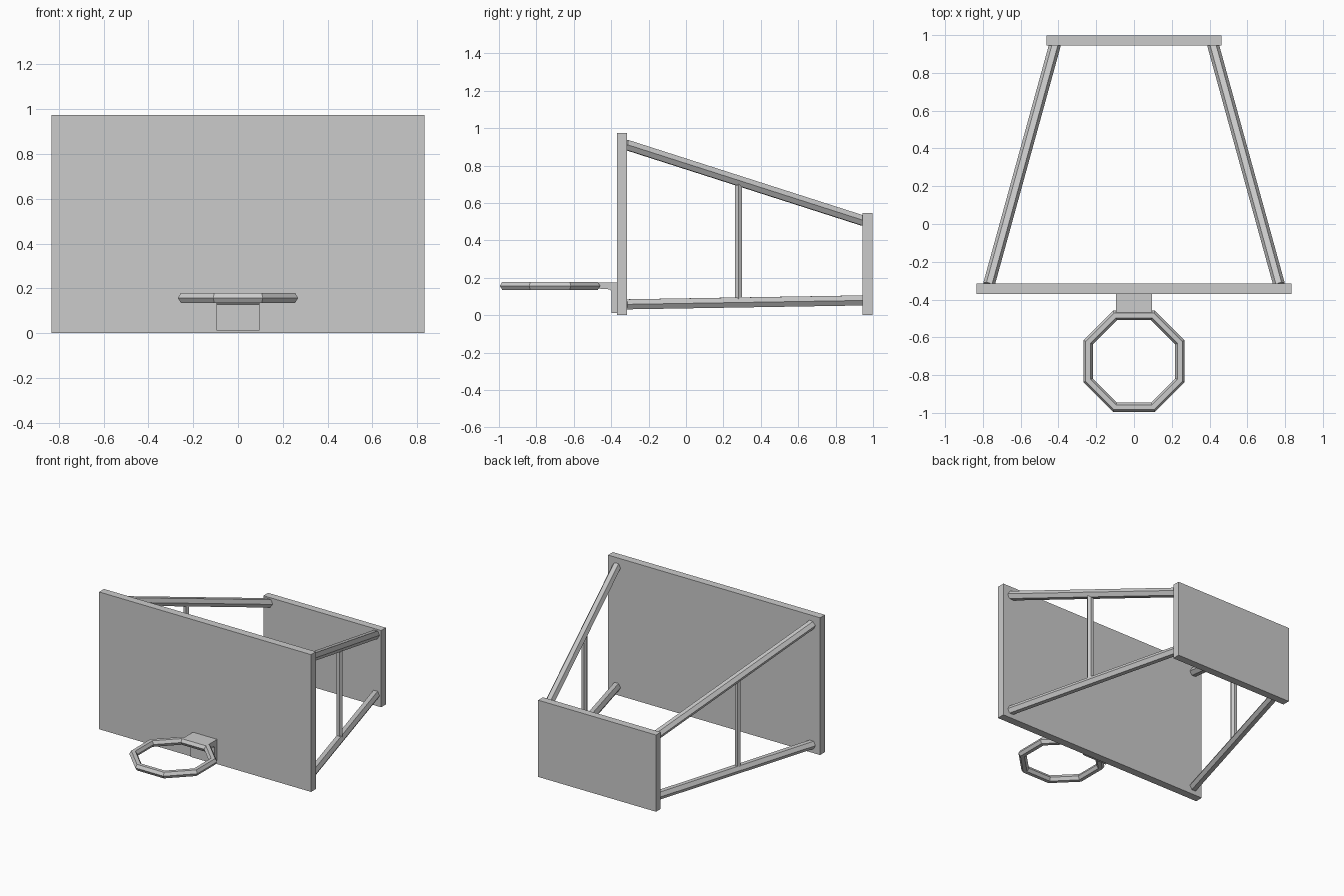
import bpy, bmesh, math
from mathutils import Vector, Matrix

cube = bpy.data.objects.get("Cube")
if cube:
    bpy.data.objects.remove(cube)

grey = bpy.data.materials.new("light_grey")
grey.use_nodes = True
COLOUR = (0.6, 0.6, 0.6, 1)
grey.diffuse_color = COLOUR
grey.node_tree.nodes["Principled BSDF"].inputs["Base Color"].default_value = COLOUR


def finish(name, bm):
    bmesh.ops.recalc_face_normals(bm, faces=bm.faces)
    mesh = bpy.data.meshes.new(name)
    bm.to_mesh(mesh)
    bm.free()
    mesh.materials.append(grey)
    obj = bpy.data.objects.new(name, mesh)
    bpy.context.collection.objects.link(obj)
    return obj


def extrude_profile(name, profile, half_width):
    """Extrude a (y, z) outline along x, centred."""
    bm = bmesh.new()
    face = bm.faces.new([bm.verts.new((-half_width, y, z)) for y, z in profile])
    moved = bmesh.ops.extrude_face_region(bm, geom=[face])["geom"]
    verts = [v for v in moved if isinstance(v, bmesh.types.BMVert)]
    bmesh.ops.translate(bm, verts=verts, vec=(2 * half_width, 0, 0))
    return finish(name, bm)


def panel(name, half_width, y0, y1, height):
    return extrude_profile(name, [(y0, 0), (y1, 0), (y1, height), (y0, height)], half_width)


def hex_bar(name, start, end, radius, side):
    """Six-sided bar with corners pointing sideways."""
    start, end = Vector(start), Vector(end)
    axis = (end - start).normalized()
    ref = Vector((0, 0, 1)) if abs(axis.z) < 0.9 else Vector((0, 1, 0))
    side_dir = axis.cross(ref).normalized()
    up_dir = side_dir.cross(axis)
    rot = Matrix((side_dir, up_dir, -axis)).transposed().to_4x4()
    bm = bmesh.new()
    bmesh.ops.create_cone(bm, cap_ends=True, segments=6, radius1=radius, radius2=radius,
                          depth=(end - start).length)
    # put a corner on the local x axis whatever the primitive's start angle
    first = bm.verts[:][0].co
    turn = Matrix.Rotation(-math.atan2(first.y, first.x), 4, "Z")
    bm.transform(Matrix.Translation((start + end) / 2) @ rot @ turn)
    bm.transform(Matrix.Diagonal((side, 1, 1, 1)))
    return finish(name, bm)


def ring(name, centre, apothem, radius, sides=8, section=6):
    """Octagonal hoop with a six-sided section and flat sides facing the axes."""
    bm = bmesh.new()
    stretch = 1 / math.cos(math.pi / sides)
    loops = []
    for i in range(sides):
        a = (i + 0.5) * math.tau / sides
        loop = []
        for j in range(section):
            b = j * math.tau / section
            r = (apothem + radius * math.cos(b)) * stretch
            loop.append(bm.verts.new(Vector(centre) + Vector(
                (r * math.cos(a), r * math.sin(a), radius * math.sin(b)))))
        loops.append(loop)
    for i in range(sides):
        p, q = loops[i], loops[(i + 1) % sides]
        for j in range(section):
            k = (j + 1) % section
            bm.faces.new((p[j], q[j], q[k], p[k]))
    return finish(name, bm)


# Upright panels
panel("backboard", 0.833, -0.37, -0.315, 0.975)
panel("rear_plate", 0.463, 0.945, 0.998, 0.545)

# Hoop and its angled bracket
ring("hoop", (0, -0.727, 0.157), 0.243, 0.025)
extrude_profile("hoop_bracket", [
    (-0.37, 0.012), (-0.398, 0.012), (-0.398, 0.128), (-0.408, 0.138),
    (-0.468, 0.142), (-0.468, 0.176), (-0.37, 0.176)], 0.095)

# Side frames, mirrored left and right
for label, side in (("left", 1), ("right", -1)):
    hex_bar(label + "_upper_bar", (0.768, -0.32, 0.911), (0.418, 0.95, 0.504), 0.031, side)
    hex_bar(label + "_lower_bar", (0.768, -0.32, 0.058), (0.418, 0.95, 0.079), 0.031, side)
    hex_bar(label + "_post", (0.603, 0.28, 0.07), (0.603, 0.28, 0.715), 0.021, side)
